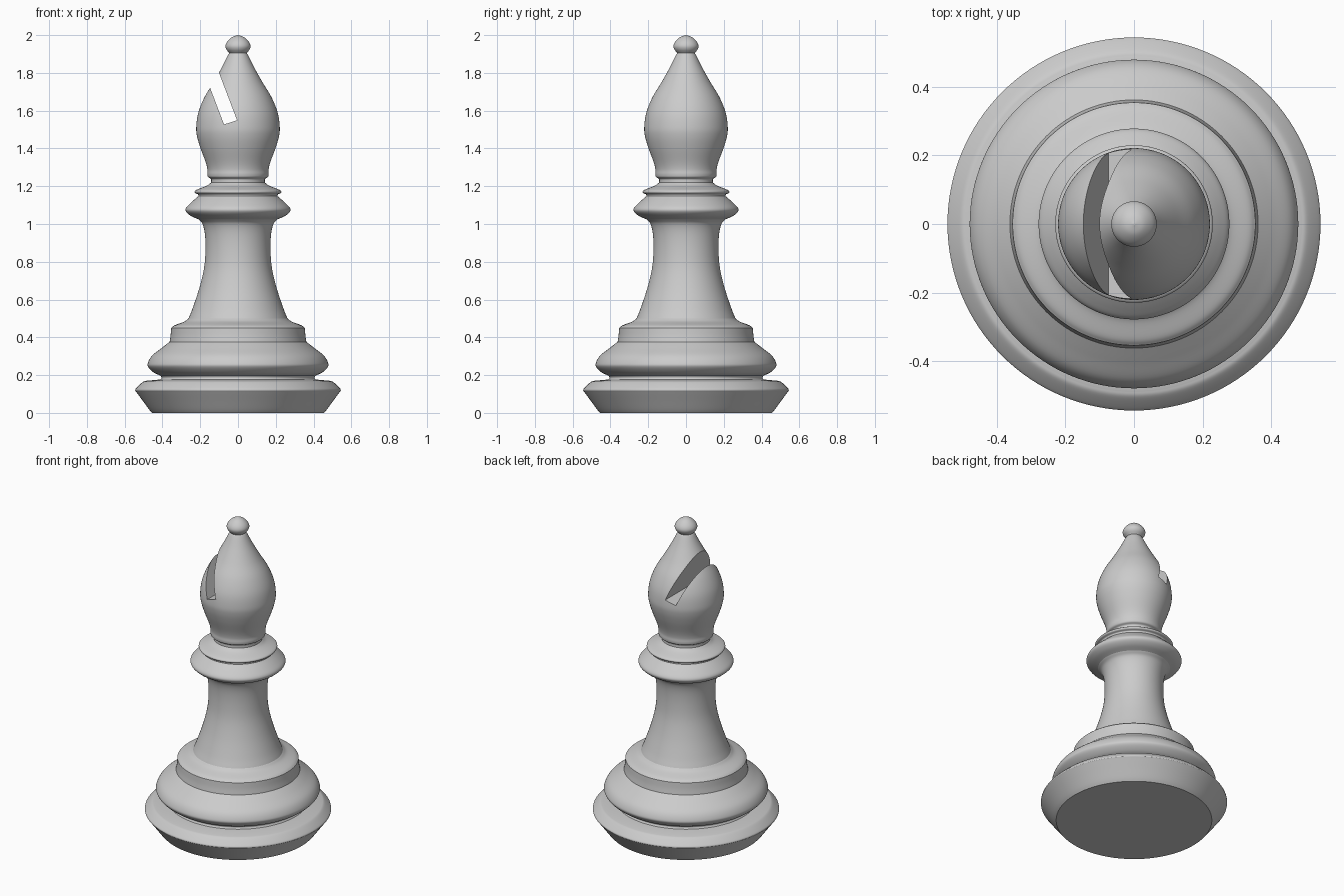
import bpy, bmesh, math
from mathutils import Vector

if "Cube" in bpy.data.objects:
    bpy.data.objects.remove(bpy.data.objects["Cube"])

SEGMENTS = 128


def curve(points, steps=6):
    """Catmull-Rom curve through (radius, z) points."""
    p = [Vector(q) for q in points]
    p = [2 * p[0] - p[1]] + p + [2 * p[-1] - p[-2]]
    out = []
    for i in range(1, len(p) - 2):
        a, b, c, d = p[i - 1:i + 3]
        for k in range(steps):
            t = k / steps
            out.append(0.5 * (2 * b + (c - a) * t + (2 * a - 5 * b + 4 * c - d) * t * t
                              + (3 * b - a - 3 * c + d) * t ** 3))
    return out + [p[-2]]


def lathe(name, *runs):
    """Turn a profile made of smooth runs joined at crisp corners."""
    profile = [q for run in runs for q in (curve(run) if len(run) > 2 else map(Vector, run))]
    bm = bmesh.new()
    verts = [bm.verts.new((max(r, 0), 0, z)) for r, z in profile]
    edges = [bm.edges.new(e) for e in zip(verts, verts[1:])]
    bmesh.ops.spin(bm, geom=verts + edges, cent=(0, 0, 0), axis=(0, 0, 1),
                   angle=math.tau, steps=SEGMENTS, use_duplicate=False)
    bmesh.ops.remove_doubles(bm, verts=bm.verts, dist=0.0002)
    bmesh.ops.recalc_face_normals(bm, faces=bm.faces)
    # open rings share one outward direction
    if sum(f.normal.dot(Vector((f.calc_center_median().x, f.calc_center_median().y, 0)))
           * f.calc_area() for f in bm.faces) < 0:
        bmesh.ops.reverse_faces(bm, faces=bm.faces)
    return add(name, bm)


def add(name, bm):
    mesh = bpy.data.meshes.new(name)
    bm.to_mesh(mesh)
    bm.free()
    obj = bpy.data.objects.new(name, mesh)
    bpy.context.collection.objects.link(obj)
    return obj


def select(obj):
    bpy.ops.object.select_all(action='DESELECT')
    obj.select_set(True)
    bpy.context.view_layer.objects.active = obj


# Foot with bevelled rim, groove, rounded bulge and step
base = lathe("base",
             [(0, 0), (0.455, 0)],
             [(0.455, 0), (0.472, 0.02), (0.505, 0.065), (0.538, 0.11), (0.544, 0.12), (0.538, 0.132),
              (0.505, 0.163), (0.485, 0.17)],
             [(0.485, 0.17), (0.41, 0.177)],
             [(0.41, 0.177), (0.405, 0.187), (0.41, 0.197)],
             [(0.41, 0.197), (0.445, 0.213), (0.475, 0.242), (0.477, 0.265), (0.455, 0.303),
              (0.405, 0.343), (0.362, 0.376)],
             [(0.362, 0.376), (0.357, 0.41), (0.354, 0.45)],
             [(0.354, 0.45), (0.335, 0.464), (0.285, 0.483), (0.262, 0.5)])

# Waisted stem
stem = lathe("stem",
             [(0.262, 0.5), (0.24, 0.555), (0.205, 0.66), (0.18, 0.765), (0.172, 0.86),
              (0.175, 0.945), (0.188, 1.0), (0.21, 1.025)])

# Double collar
collar = lathe("collar",
               [(0.21, 1.025), (0.25, 1.043), (0.275, 1.065), (0.275, 1.085), (0.25, 1.112),
                (0.21, 1.147)],
               [(0.21, 1.147), (0.212, 1.157), (0.226, 1.163), (0.229, 1.173), (0.215, 1.183),
                (0.165, 1.203), (0.142, 1.22)])

# Teardrop head with foot ring and ball finial
head = lathe("head",
             [(0, 1.22), (0.142, 1.22)],
             [(0.142, 1.22), (0.143, 1.238), (0.158, 1.248), (0.162, 1.263), (0.162, 1.29),
              (0.172, 1.33), (0.2, 1.405), (0.217, 1.465), (0.221, 1.515), (0.21, 1.59),
              (0.178, 1.67), (0.13, 1.75), (0.085, 1.83), (0.055, 1.89), (0.046, 1.905)],
             [(0.046, 1.905), (0.062, 1.925), (0.066, 1.945), (0.055, 1.968), (0.03, 1.99), (0, 2.0)])

# Slanted slot cut through the head
bm = bmesh.new()
a, b = Vector((-0.074, 0, 1.527)), Vector((-0.005, 0, 1.549))
up = Vector((-0.355, 0, 0.935)) * 0.5
face = bm.faces.new([bm.verts.new(v + Vector((0, -0.4, 0))) for v in (a, b, b + up, a + up)])
ext = bmesh.ops.extrude_face_region(bm, geom=[face])
bmesh.ops.translate(bm, vec=(0, 0.8, 0),
                    verts=[g for g in ext["geom"] if isinstance(g, bmesh.types.BMVert)])
bmesh.ops.recalc_face_normals(bm, faces=bm.faces)
cutter = add("slot_cutter", bm)
cutter.hide_render = True

mod = head.modifiers.new("slot", 'BOOLEAN')
mod.operation = 'DIFFERENCE'
mod.solver = 'EXACT'
mod.object = cutter
select(head)
bpy.ops.object.modifier_apply(modifier=mod.name)
bpy.data.objects.remove(cutter)

for part in (base, stem, collar, head):
    select(part)
    bpy.ops.object.shade_smooth_by_angle(angle=math.radians(30))
